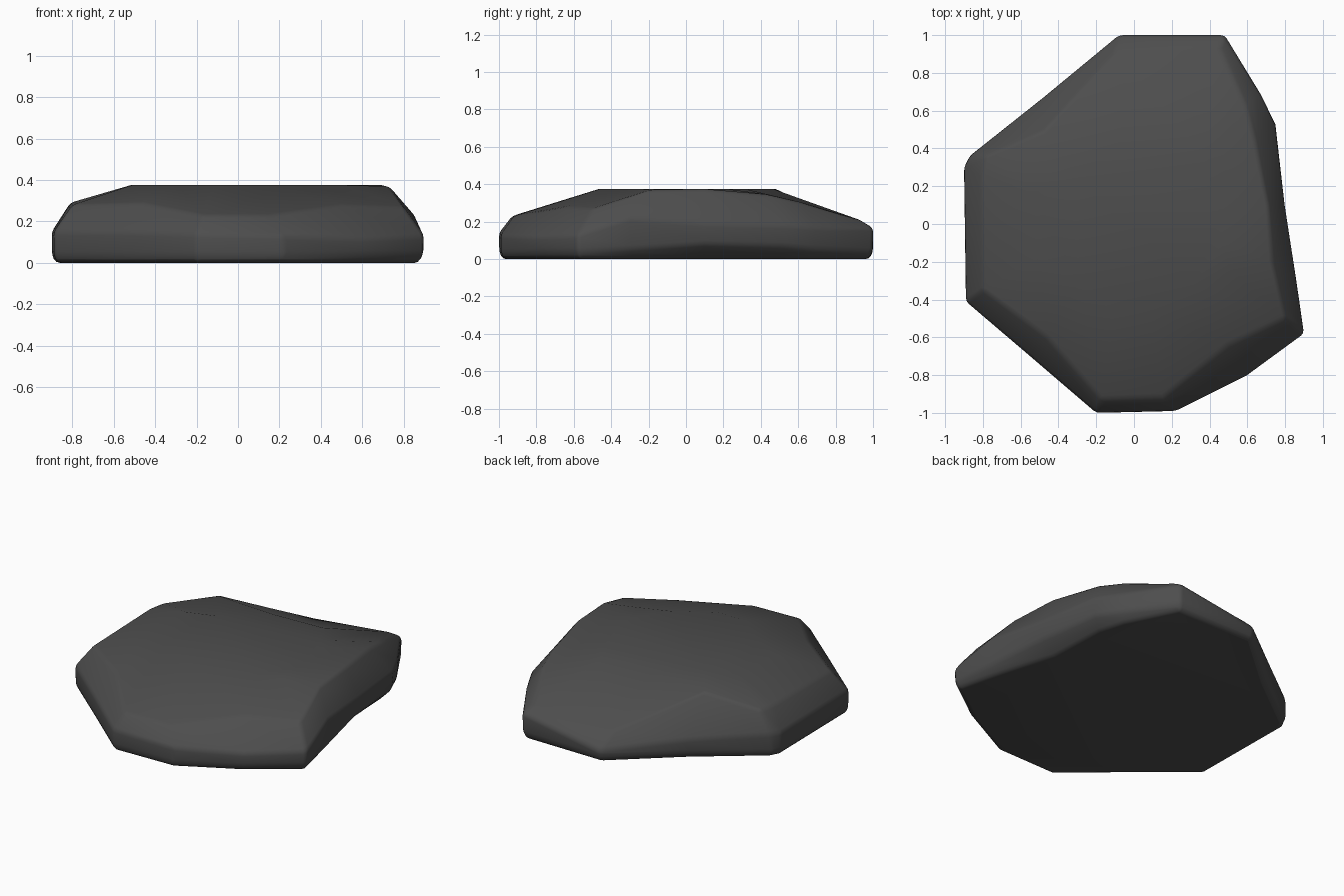
import bpy, bmesh, math

if "Cube" in bpy.data.objects:
    bpy.data.objects.remove(bpy.data.objects["Cube"])

# outline x, y, wall height | shoulder x, y, z | undercut at the ground
PTS = [
    (-.08, 1.0, .08, -.10, .90, .17, .01), (.48, 1.0, .17, .45, .93, .21, .02),
    (.67, .69, .17, .59, .63, .30, .05), (.75, .53, .18, .64, .44, .345, .08),
    (.80, .10, .19, .71, .10, .375, .10), (.86, -.30, .22, .73, -.20, .37, .05),
    (.90, -.58, .13, .80, -.50, .27, .02), (.60, -.80, .12, .50, -.64, .28, .02),
    (.22, -.99, .13, .15, -.92, .23, .01), (-.20, -1.0, .14, -.17, -.93, .23, .01),
    (-.55, -.70, .15, -.46, -.60, .29, .01), (-.89, -.41, .15, -.80, -.35, .28, .01),
    (-.90, .30, .15, -.81, .25, .29, .01), (-.87, .36, .15, -.79, .36, .29, .01),
    (-.48, .67, .13, -.48, .49, .375, .02),
]


def inward(x, y, d):
    r = math.hypot(x, y)
    return x * (1 - d / r), y * (1 - d / r)


# stacked loops: ground, lower wall, upper wall, shoulder, plateau
loops = [[], [], [], [], []]
for x, y, wz, sx, sy, sz, u in PTS:
    loops[0].append((*inward(x, y, u + .01), 0))
    loops[1].append((*inward(x, y, u * .15), .03 + u * .5))
    loops[2].append((x, y, wz))
    loops[3].append((sx, sy, sz))
    loops[4].append((sx * .64, sy * .5, .375))

bm = bmesh.new()
rings = [[bm.verts.new(p) for p in lp] for lp in loops]
n = len(PTS)
for a, b in zip(rings, rings[1:]):
    for i in range(n):
        j = (i + 1) % n
        bm.faces.new((a[i], a[j], b[j], b[i]))
bm.faces.new(rings[0][::-1])
bm.faces.new(rings[-1])
bmesh.ops.recalc_face_normals(bm, faces=bm.faces)
mesh = bpy.data.meshes.new("flat_rock")
bm.to_mesh(mesh)
bm.free()
rock = bpy.data.objects.new("flat_rock", mesh)
bpy.context.collection.objects.link(rock)

# worn edges
bev = rock.modifiers.new("worn_edges", "BEVEL")
bev.width = .02
bev.segments = 2
bev.limit_method = "ANGLE"
bev.angle_limit = math.radians(25)

mat = bpy.data.materials.new("dark_grey_stone")
mat.diffuse_color = (.075, .075, .075, 1)
mat.use_nodes = True
mat.node_tree.nodes["Principled BSDF"].inputs["Base Color"].default_value = mat.diffuse_color
mesh.materials.append(mat)
bpy.context.view_layer.objects.active = rock
rock.select_set(True)
bpy.ops.object.shade_smooth_by_angle(angle=math.radians(60))
